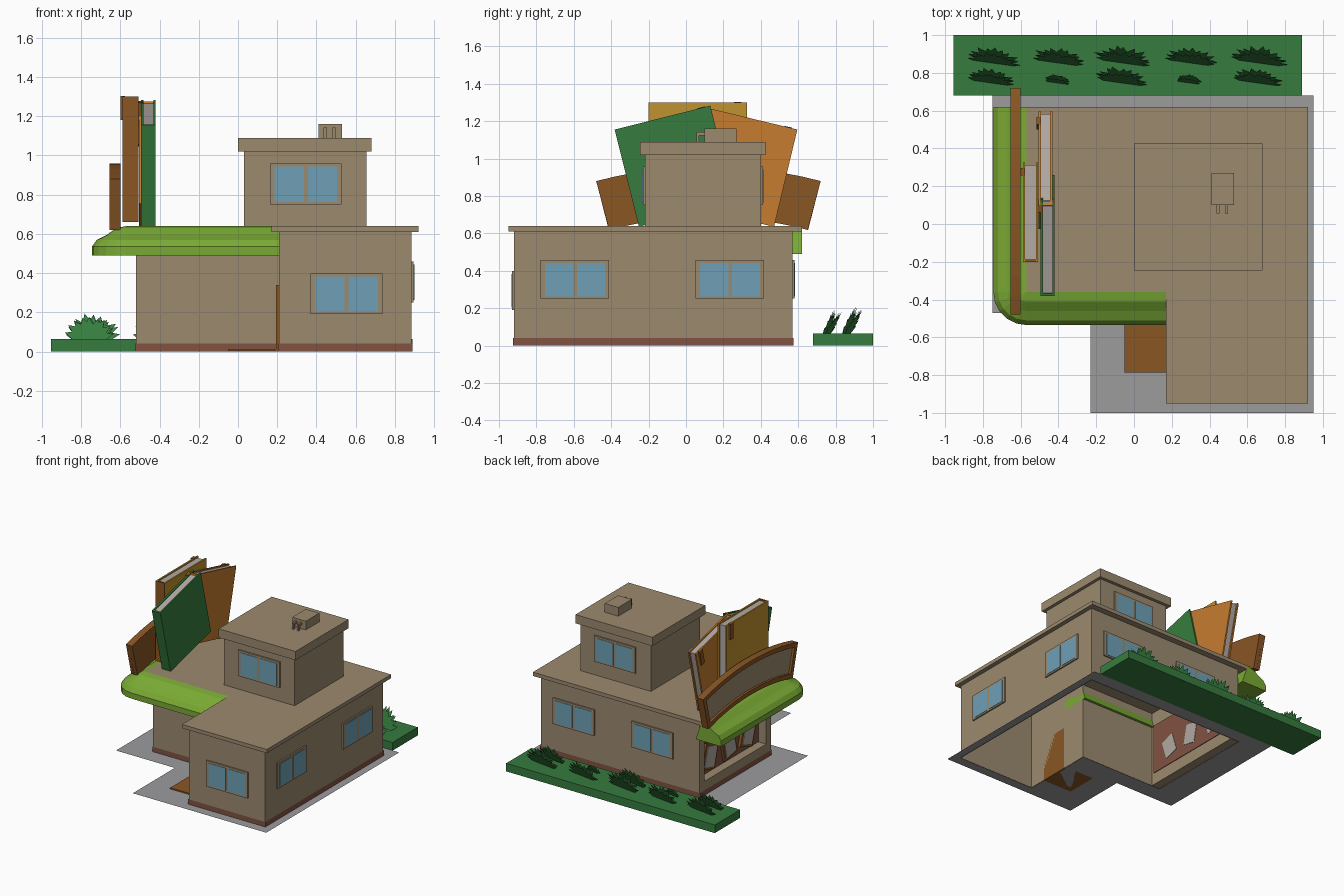
import bpy, bmesh, math, random
from mathutils import Matrix, Vector

if "Cube" in bpy.data.objects:
    bpy.data.objects.remove(bpy.data.objects["Cube"])

random.seed(4)


def material(name, r, g, b):
    m = bpy.data.materials.new(name)
    lin = [((c / 255 + 0.055) / 1.055) ** 2.4 for c in (r, g, b)]
    m.diffuse_color = (*lin, 1)
    m.use_nodes = True
    m.node_tree.nodes["Principled BSDF"].inputs["Base Color"].default_value = m.diffuse_color
    return m


BEIGE = material("beige plaster", 156, 138, 111)
GREY = material("grey paving", 156, 156, 158)
BRICK = material("brick red", 128, 82, 66)
BROWN = material("brown wood", 138, 86, 36)
LIME = material("awning green", 122, 170, 52)
GREEN = material("dark green", 54, 124, 62)
GLASS = material("blue glass", 110, 160, 182)
ORANGE = material("orange", 198, 124, 48)
YELLOW = material("mustard yellow", 192, 146, 48)
PAGE = material("pale paper", 178, 170, 164)


def mesh_object(name, verts, faces, mat, fix=True):
    me = bpy.data.meshes.new(name)
    me.from_pydata([tuple(v) for v in verts], [], faces)
    if fix:
        bm = bmesh.new()
        bm.from_mesh(me)
        bmesh.ops.recalc_face_normals(bm, faces=bm.faces)
        bm.to_mesh(me)
        bm.free()
    me.materials.append(mat)
    ob = bpy.data.objects.new(name, me)
    bpy.context.collection.objects.link(ob)
    return ob


def box(name, x0, x1, y0, y1, z0, z1, mat, mtx=None):
    v = [Vector((x, y, z)) for x in (x0, x1) for y in (y0, y1) for z in (z0, z1)]
    if mtx:
        v = [mtx @ p for p in v]
    f = [(0, 1, 3, 2), (4, 6, 7, 5), (0, 4, 5, 1), (2, 3, 7, 6), (0, 2, 6, 4), (1, 5, 7, 3)]
    return mesh_object(name, v, f, mat)


def prism(name, poly, z0, z1, mat, caps=True, skip=()):
    n = len(poly)
    v = [(x, y, z0) for x, y in poly] + [(x, y, z1) for x, y in poly]
    f = [(i, (i + 1) % n, n + (i + 1) % n, n + i) for i in range(n) if i not in skip]
    if caps:
        f += [tuple(reversed(range(n))), tuple(range(n, 2 * n))]
    return mesh_object(name, v, f, mat, caps)


def l_shape(x0, xn, x1, y0, yn, y1):
    """L plan, counter-clockwise; the last edge is the left (-x) side."""
    return [(x0, yn), (xn, yn), (xn, y0), (x1, y0), (x1, y1), (x0, y1)]


# ---- ground floor: open-bottomed walls, brick plinth, paving ring, roof slab
plan = l_shape(-0.52, 0.21, 0.885, -0.92, -0.33, 0.57)
prism("lower_walls", plan, 0, 0.61, BEIGE, caps=False, skip=(5,))
prism("brick_plinth", l_shape(-0.524, 0.206, 0.889, -0.924, -0.334, 0.574), 0, 0.042, BRICK, caps=False)
prism("lower_roof", l_shape(-0.57, 0.17, 0.92, -0.95, -0.36, 0.62), 0.61, 0.64, BEIGE)
outer = l_shape(-0.75, -0.23, 0.95, -1.0, -0.47, 0.68)
paving = mesh_object("paving", [(x, y, 0.002) for x, y in plan + outer],
                     [(6 + i, 6 + (i + 1) % 6, (i + 1) % 6, i) for i in range(6)], GREY)

# ---- shop window on the left side
box("shop_header", -0.52, -0.45, -0.33, 0.57, 0.47, 0.61, BEIGE)
box("shop_sill", -0.52, -0.45, -0.33, 0.57, 0, 0.11, BEIGE)
for y0, y1 in ((-0.33, -0.27), (0.51, 0.57)):
    box("shop_jamb", -0.52, -0.45, y0, y1, 0.11, 0.47, BEIGE)
box("shop_back_panel", -0.445, -0.44, -0.30, 0.54, 0.09, 0.49, BRICK)
for y, ang in ((-0.12, 18), (0.12, -12), (0.36, 15)):
    m = Matrix.Translation((-0.45, y, 0.24)) @ Matrix.Rotation(math.radians(ang), 4, 'X')
    box("display_frame", -0.02, 0, -0.08, 0.08, -0.1, 0.1, BROWN, m)
    box("display_picture", -0.025, 0.013, -0.06, 0.06, -0.08, 0.08, PAGE, m)

# ---- door on the side of the front wing, and its mat
box("door", 0.194, 0.21, -0.78, -0.55, 0, 0.34, BROWN)
box("door_mat", -0.05, 0.2, -0.785, -0.53, 0.002, 0.012, BROWN)

# ---- upper storey and roof vent
box("upper_walls", 0.03, 0.655, -0.22, 0.40, 0.64, 1.02, BEIGE)
box("upper_roof", 0.0, 0.68, -0.245, 0.425, 1.02, 1.09, BEIGE)
box("roof_vent", 0.41, 0.53, 0.10, 0.27, 1.09, 1.16, BEIGE)
for x in (0.445, 0.49):
    box("vent_pipe", x - 0.008, x + 0.008, 0.055, 0.10, 1.125, 1.142, BEIGE)
    box("vent_pipe_drop", x - 0.008, x + 0.008, 0.055, 0.07, 1.09, 1.125, BEIGE)


# ---- windows: frame plate with two glass panes; local -y points outward
def window(x, y, z, turn):
    m = Matrix.Translation((x, y, z)) @ Matrix.Rotation(math.radians(turn), 4, 'Z')
    box("window_frame", -0.183, 0.183, -0.011, 0, -0.104, 0.104, BEIGE, m)
    for c in (-0.084, 0.086):
        box("window_pane", c - 0.075, c + 0.075, -0.014, -0.009, -0.092, 0.088, GLASS, m)


window(0.553, -0.92, 0.295, 0)
window(0.345, -0.22, 0.855, 0)
window(0.345, 0.40, 0.855, 180)
for y in (-0.595, 0.235):
    window(0.885, y, 0.355, 90)
for x in (0.59, -0.105):
    window(x, 0.57, 0.355, 180)

# ---- awning: profile (distance out, height) swept round the corner
profile = [(0, 0.64), (0.05, 0.63), (0.10, 0.595), (0.15, 0.57), (0.175, 0.535), (0.175, 0.49), (-0.05, 0.49)]
stations = [((-0.57, 0.62), 180), ((-0.57, -0.36), 180)]
stations += [((-0.57, -0.36), 180 + a) for a in (18, 36, 54, 72)]
stations += [((-0.57, -0.36), 270), ((0.21, -0.36), 270)]
verts = []
for (px, py), ang in stations:
    a = math.radians(ang)
    verts += [(px + d * math.cos(a), py + d * math.sin(a), z) for d, z in profile]
n = len(profile)
faces = [(i * n + j, i * n + (j + 1) % n, (i + 1) * n + (j + 1) % n, (i + 1) * n + j)
         for i in range(len(stations) - 1) for j in range(n)]
faces += [tuple(range(n)), tuple(range(len(verts) - n, len(verts)))]
mesh_object("awning", verts, faces, LIME)


# ---- arched sign board: ring sectors
def arch(name, x0, x1, r0, r1, half, mat, steps=12):
    v, f = [], []
    for i in range(steps + 1):
        a = math.radians(-half + 2 * half * i / steps)
        for x, r in ((x0, r0), (x0, r1), (x1, r1), (x1, r0)):
            v.append((x, 0.12 + r * math.sin(a), -1.392 + r * math.cos(a)))
    for i in range(steps):
        f += [(4 * i + j, 4 * i + (j + 1) % 4, 4 * i + 4 + (j + 1) % 4, 4 * i + 4 + j) for j in range(4)]
    f += [(0, 1, 2, 3), tuple(range(4 * steps, 4 * steps + 4))]
    mesh_object(name, v, f, mat)


arch("sign_back", -0.63, -0.60, 2.08, 2.35, 14.8, BROWN)
arch("sign_panel", -0.637, -0.629, 2.11, 2.32, 13.9, BEIGE)
for r0, r1 in ((2.08, 2.115), (2.315, 2.35)):
    arch("sign_rail", -0.655, -0.63, r0, r1, 14.8, BROWN)
for s in (-1, 1):
    m = Matrix.Translation((0, 0.12, -1.392)) @ Matrix.Rotation(math.radians(-14.35 * s), 4, 'X')
    box("sign_end", -0.655, -0.63, -0.018, 0.018, 2.08, 2.35, BROWN, m)


# ---- giant books: two covers, spine at the front, page block
def book(name, x0, x1, y, z, w, h, tilt, cover, spine):
    m = Matrix.Translation((0, y, z)) @ Matrix.Rotation(math.radians(tilt), 4, 'X')
    w, h = w / 2, h / 2
    box(name + "_front_cover", x1 - 0.012, x1, -w, w, -h, h, cover, m)
    box(name + "_back_cover", x0, x0 + 0.012, -w, w, -h, h, cover, m)
    box(name + "_spine", x0, x1 - 0.001, -w - 0.002, -w + 0.012, -h, h, spine, m)
    box(name + "_pages", x0 + 0.012, x1 - 0.012, -w + 0.012, w - 0.012, -h + 0.01, h - 0.01, PAGE, m)
    box(name + "_bookmark", x0 - 0.012, x0 + 0.012, w - 0.07, w - 0.03, h - 0.12, h + 0.003, BROWN, m)


book("green_book", -0.495, -0.42, -0.06, 0.96, 0.525, 0.535, 14, GREEN, GREEN)
book("orange_book", -0.505, -0.432, 0.285, 0.955, 0.51, 0.535, -13.5, ORANGE, ORANGE)
book("yellow_book", -0.588, -0.507, 0.063, 0.98, 0.525, 0.64, 0, YELLOW, BROWN)

# ---- hedge bed with fans of pointed leaves
box("hedge_bed", -0.955, 0.89, 0.68, 1.0, 0, 0.065, GREEN)


def tuft(x, y, size):
    m = Matrix.Translation((x, y, 0.06)) @ Matrix.Rotation(math.radians(-8), 4, 'Z')
    v, f = [], []
    for row in range(2):
        for k in range(9):
            a = math.radians(-76 + 19 * k + random.uniform(-4, 4))
            tip = size * random.uniform(0.85, 1.0)
            tilt = Matrix.Rotation(math.radians(-22 - 8 * row), 4, 'X')
            d, s = Vector((math.sin(a), 0, math.cos(a))), Vector((math.cos(a), 0, -math.sin(a)))
            base = Vector((0, 0.012 * row, 0))
            b = len(v)
            v += [m @ (tilt @ p + base) for p in
                  (Vector(), d * tip * 0.6 + s * 0.026, d * tip, d * tip * 0.6 - s * 0.026)]
            f.append((b, b + 1, b + 2, b + 3))
    mesh_object("grass_tuft", v, f, GREEN, fix=False)


for x, back, front in ((-0.75, 0.155, 0.14), (-0.40, 0.155, 0.07), (-0.06, 0.17, 0.155),
                       (0.30, 0.15, 0.07), (0.66, 0.165, 0.14)):
    tuft(x, 0.85, back)
    tuft(x - 0.01, 0.745, front)
